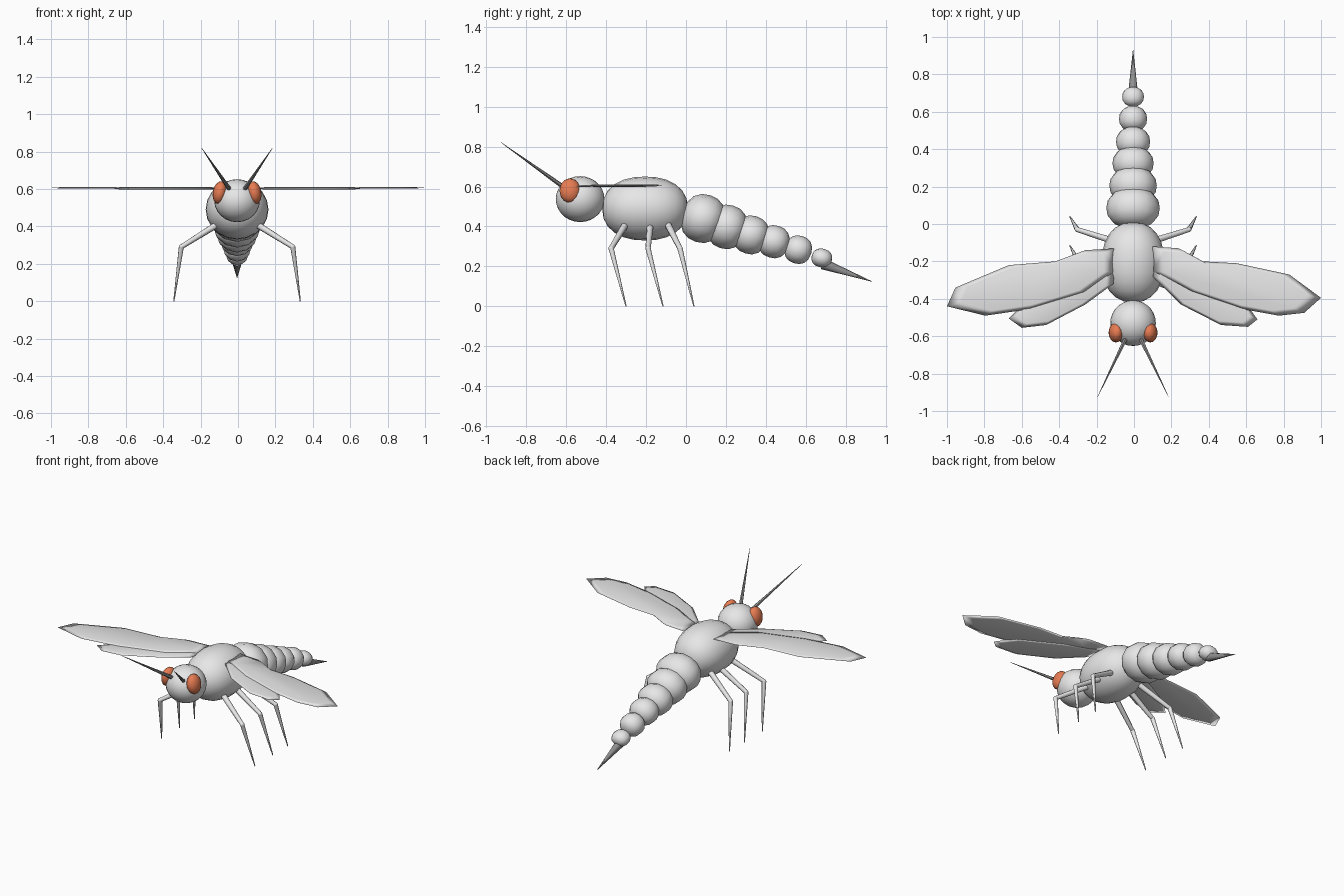
import bpy, bmesh, math
from mathutils import Vector, Matrix

if "Cube" in bpy.data.objects:
    bpy.data.objects.remove(bpy.data.objects["Cube"])


def material(name, rgb):
    m = bpy.data.materials.new(name)
    m.diffuse_color = (*rgb, 1)
    m.use_nodes = True
    m.node_tree.nodes["Principled BSDF"].inputs["Base Color"].default_value = m.diffuse_color
    return m


GREY = material("body grey", (0.8, 0.8, 0.8))
DARK = material("dark grey", (0.28, 0.28, 0.28))
ORANGE = material("eye orange", (0.8, 0.2, 0.085))
CX = -0.005  # body centre line


def finish(name, bm, mat, angle=None):
    bmesh.ops.recalc_face_normals(bm, faces=bm.faces)
    me = bpy.data.meshes.new(name)
    bm.to_mesh(me)
    bm.free()
    me.materials.append(mat)
    ob = bpy.data.objects.new(name, me)
    bpy.context.collection.objects.link(ob)
    for f in me.polygons:
        f.use_smooth = True
    if angle:
        bpy.ops.object.select_all(action='DESELECT')
        ob.select_set(True)
        bpy.context.view_layer.objects.active = ob
        bpy.ops.object.shade_smooth_by_angle(angle=math.radians(angle))
    return ob


def barrel(name, centre, radii, rot=Matrix(), power=2.0, segs=16, rings=10, mat=GREY):
    """Ellipsoid along y; a power above 2 makes its ends blunter."""
    bm = bmesh.new()
    bmesh.ops.create_uvsphere(bm, u_segments=segs, v_segments=rings, radius=1)
    bm.transform(Matrix.Rotation(math.pi / 2, 4, 'X'))
    for v in bm.verts:
        r = math.hypot(v.co.x, v.co.z)
        if r > 1e-4:
            k = max(0, 1 - abs(v.co.y) ** power) ** (1 / power) / r
            v.co.x *= k
            v.co.z *= k
    bm.transform(Matrix.Translation(centre) @ rot @ Matrix.Diagonal((*radii, 1)))
    return finish(name, bm, mat)


def rod(name, a, b, r1, r2, segs=8, mat=GREY):
    """Tapered round bar from a to b."""
    a, b = Vector(a), Vector(b)
    bm = bmesh.new()
    bmesh.ops.create_cone(bm, cap_ends=True, segments=segs, radius1=r1, radius2=r2,
                          depth=(b - a).length)
    turn = (b - a).to_track_quat('Z', 'Y').to_matrix().to_4x4()
    bm.transform(Matrix.Translation((a + b) / 2) @ turn)
    return finish(name, bm, mat, 50)


def wing(name, outline, z):
    """Thin plate with a soft edge."""
    bm = bmesh.new()
    n = len(outline)
    c = sum((Vector(p) for p in outline), Vector((0, 0))) / n
    rim = [bm.verts.new((x, y, z)) for x, y in outline]
    for side in (1, -1):
        inner = []
        for p in outline:
            q = Vector(p).lerp(c, 0.15)
            inner.append(bm.verts.new((q.x, q.y, z + side * 0.005)))
        for i in range(n):
            j = (i + 1) % n
            bm.faces.new((rim[i], rim[j], inner[j], inner[i]))
        bm.faces.new(inner)
    return finish(name, bm, GREY)


# Head and thorax
barrel("head", (CX, -0.53, 0.537), (0.122, 0.122, 0.115), segs=24, rings=14)
barrel("thorax", (CX, -0.205, 0.49), (0.168, 0.215, 0.16), power=2.25, segs=20, rings=12)

# Abdomen segments: y, z, half width, half length, half height
tilt = Matrix.Rotation(math.radians(-17), 4, 'X')
segments = [(0.085, 0.44, 0.143, 0.108, 0.122), (0.205, 0.398, 0.127, 0.098, 0.111),
            (0.325, 0.358, 0.110, 0.088, 0.097), (0.44, 0.324, 0.091, 0.078, 0.082),
            (0.562, 0.284, 0.075, 0.068, 0.071), (0.68, 0.242, 0.058, 0.052, 0.047)]
for i, (y, z, w, l, h) in enumerate(segments):
    barrel(f"abdomen_segment_{i + 1}", (CX, y, z), (w, l, h), tilt, 2.3, 12, 8)
rod("stinger", (CX, 0.685, 0.213), (CX, 0.93, 0.125), 0.028, 0.001, mat=DARK)

# Legs, eyes and antennae on both sides
legs = {"front": (-0.31, -0.375, -0.30), "middle": (-0.18, -0.19, -0.115),
        "back": (-0.085, -0.03, 0.04)}
for s, side in ((-1, "left"), (1, "right")):
    for leg, (hip, knee, foot) in legs.items():
        k = (CX + s * 0.298, knee, 0.29)
        rod(f"{leg}_{side}_upper_leg", (CX + s * 0.09, hip - (knee - hip) * 0.2, 0.42),
            k, 0.018, 0.013)
        rod(f"{leg}_{side}_lower_leg", k, (CX + s * 0.338, foot, 0), 0.014, 0.003)
        barrel(f"{leg}_{side}_knee", k, (0.014, 0.014, 0.014), segs=8, rings=6)
    barrel(f"{side}_eye", (CX + s * 0.092, -0.581, 0.58), (0.038, 0.052, 0.062),
           Matrix.Rotation(s * math.radians(-10), 4, 'Y'), mat=ORANGE)
    rod(f"{side}_antenna", (CX + s * 0.038, -0.61, 0.595), (CX + s * 0.19, -0.925, 0.82),
        0.012, 0.001, 6, DARK)

# Wings: two overlapping plates per side
wing("left_fore_wing", [(-0.10, -0.13), (-0.26, -0.14), (-0.42, -0.20), (-0.67, -0.22),
     (-0.955, -0.34), (-1.0, -0.44), (-0.795, -0.49), (-0.555, -0.455), (-0.26, -0.365),
     (-0.10, -0.25)], 0.606)
wing("right_fore_wing", [(0.10, -0.12), (0.24, -0.13), (0.37, -0.20), (0.55, -0.21),
     (0.83, -0.27), (1.0, -0.395), (0.91, -0.475), (0.775, -0.49), (0.58, -0.455),
     (0.30, -0.36), (0.10, -0.25)], 0.606)
wing("left_hind_wing", [(-0.10, -0.18), (-0.30, -0.26), (-0.56, -0.40), (-0.67, -0.505),
     (-0.60, -0.555), (-0.47, -0.54), (-0.26, -0.43), (-0.11, -0.32)], 0.602)
wing("right_hind_wing", [(0.10, -0.18), (0.32, -0.26), (0.58, -0.40), (0.66, -0.51),
     (0.61, -0.55), (0.465, -0.54), (0.25, -0.43), (0.10, -0.28)], 0.602)
